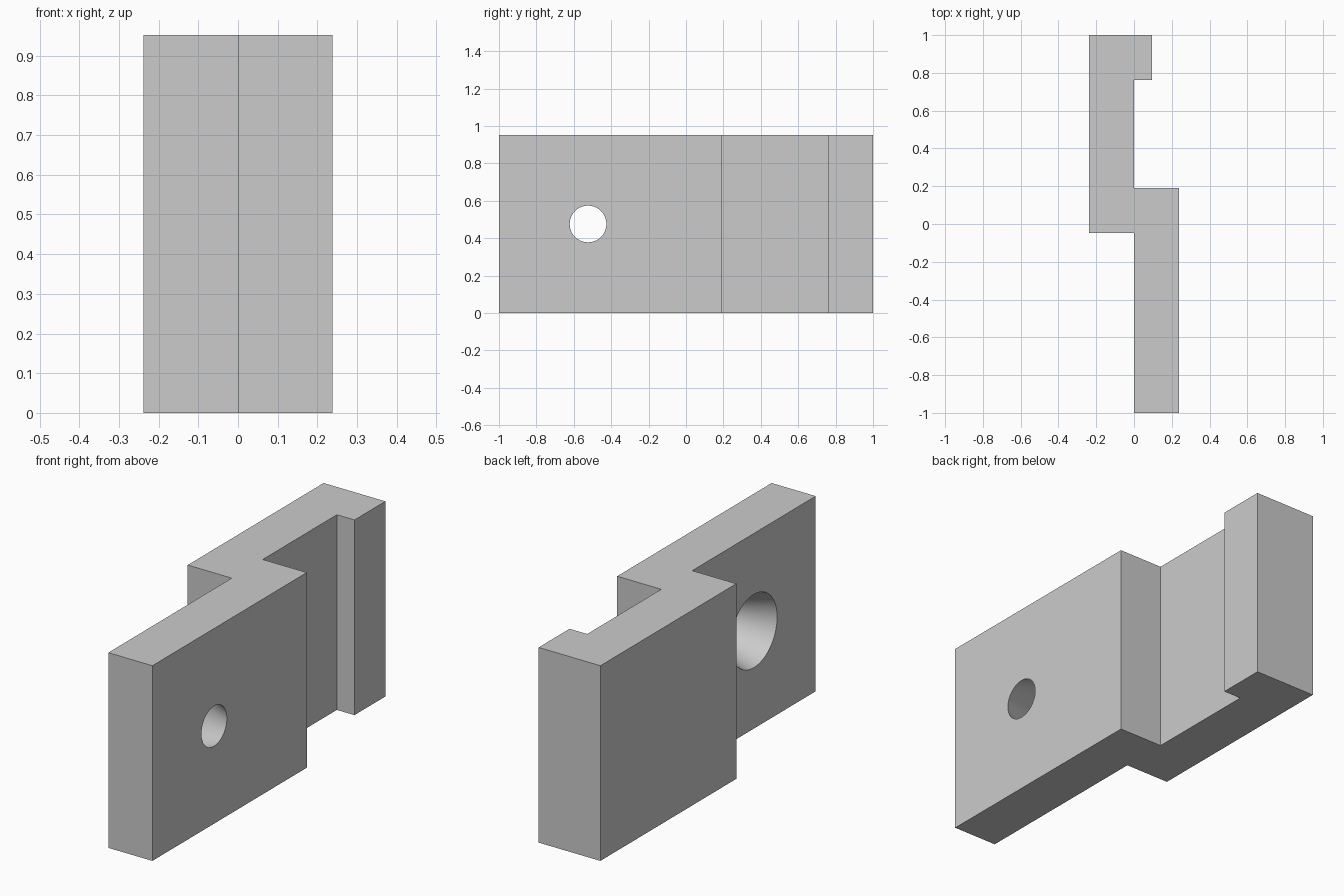
import bpy
import bmesh
from math import pi
from mathutils import Matrix

cube = bpy.data.objects.get("Cube")
if cube:
    bpy.data.objects.remove(cube, do_unlink=True)

U = 2 / 42                      # design unit
HEIGHT = 20 * U

grey = bpy.data.materials.new("plain grey")
grey.use_nodes = True
colour = (0.6, 0.6, 0.6, 1)
grey.diffuse_color = colour
grey.node_tree.nodes["Principled BSDF"].inputs["Base Color"].default_value = colour


def add_object(name, bm):
    bmesh.ops.recalc_face_normals(bm, faces=bm.faces)
    mesh = bpy.data.meshes.new(name)
    bm.to_mesh(mesh)
    bm.free()
    mesh.materials.append(grey)
    obj = bpy.data.objects.new(name, mesh)
    bpy.context.collection.objects.link(obj)
    return obj


# Stepped bracket: plan outline raised to full height
outline = [(0, -21), (5, -21), (5, 4), (0, 4), (0, 16), (2, 16),
           (2, 21), (-5, 21), (-5, -1), (0, -1)]
bm = bmesh.new()
base = bm.faces.new([bm.verts.new((x * U, y * U, 0)) for x, y in outline])
raised = bmesh.ops.extrude_face_region(bm, geom=[base])["geom"]
bmesh.ops.translate(bm, vec=(0, 0, HEIGHT),
                    verts=[v for v in raised if isinstance(v, bmesh.types.BMVert)])
bracket = add_object("stepped_bracket", bm)

# Tapered screw hole, wide on the inner side; cutter overshoots both faces
thickness, wide, narrow, over = 5 * U, 0.1786, 0.098, 0.1
extra = (wide - narrow) * over
bm = bmesh.new()
bmesh.ops.create_cone(
    bm, cap_ends=True, segments=64, radius1=wide + extra, radius2=narrow - extra,
    depth=thickness * (1 + 2 * over),
    matrix=Matrix.Translation((thickness / 2, -11 * U, HEIGHT / 2))
    @ Matrix.Rotation(pi / 2, 4, 'Y'))
cutter = add_object("hole_cutter", bm)
cutter.hide_render = True

cut = bracket.modifiers.new("screw_hole", 'BOOLEAN')
cut.operation = 'DIFFERENCE'
cut.solver = 'EXACT'
cut.object = cutter

bpy.ops.object.select_all(action='DESELECT')
bracket.select_set(True)
bpy.context.view_layer.objects.active = bracket
bpy.ops.object.modifier_apply(modifier=cut.name)
bpy.data.objects.remove(cutter, do_unlink=True)
bpy.ops.object.shade_smooth_by_angle(angle=pi / 6)
